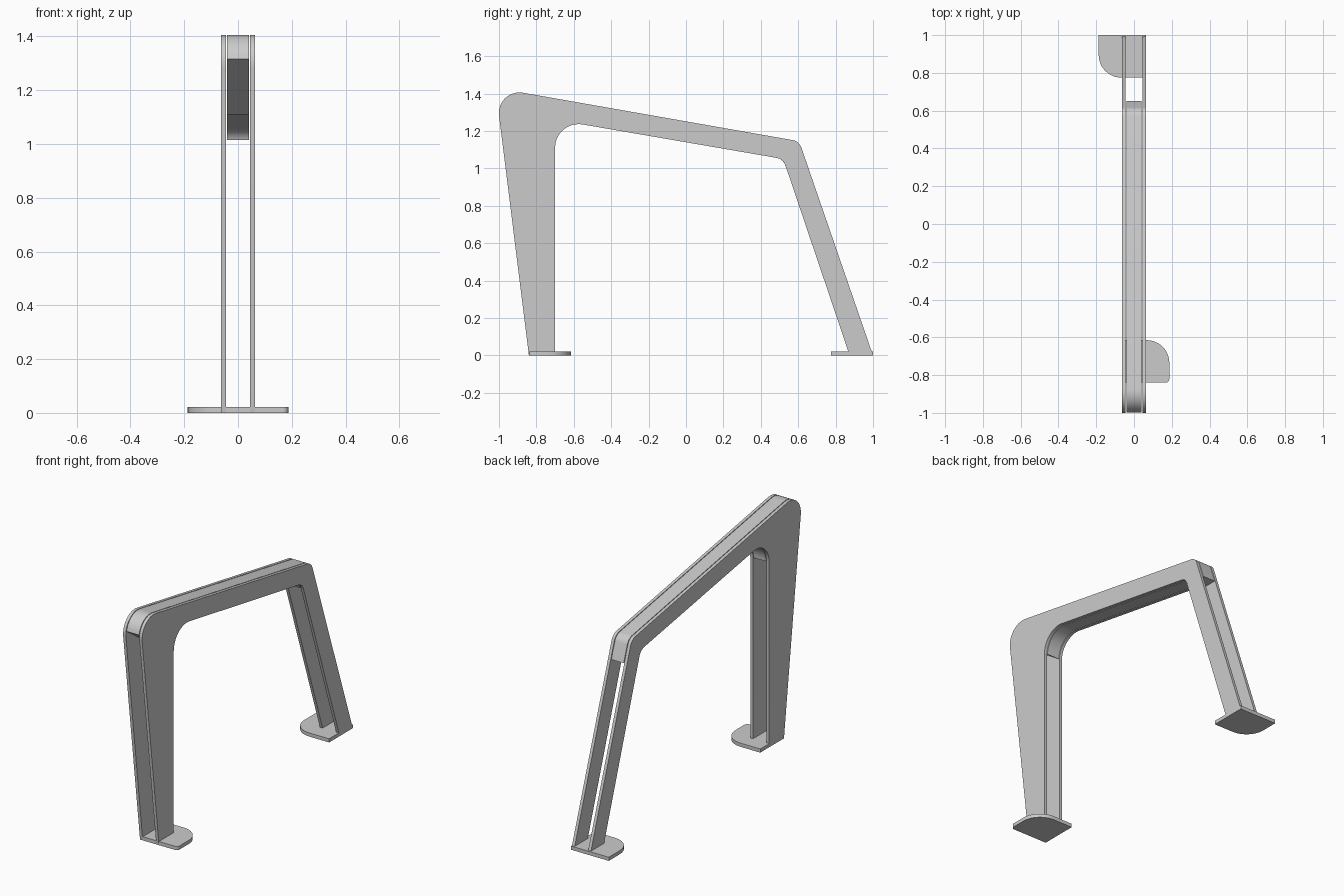
import bpy, bmesh, math
from mathutils import Vector

cube = bpy.data.objects.get("Cube")
if cube:
    bpy.data.objects.remove(cube, do_unlink=True)

# Single painted metal colour
GREY = (0.6, 0.6, 0.6, 1.0)
metal = bpy.data.materials.new("light_grey_metal")
metal.use_nodes = True
metal.diffuse_color = GREY
metal.node_tree.nodes["Principled BSDF"].inputs["Base Color"].default_value = GREY


def fillet(corners, steps=12):
    """Round each (u, v, radius) corner of a closed outline."""
    points = []
    for i, (u, v, radius) in enumerate(corners):
        here = Vector((u, v))
        if radius == 0:
            points.append(here)
            continue
        a = (Vector(corners[i - 1][:2]) - here).normalized()
        b = (Vector(corners[(i + 1) % len(corners)][:2]) - here).normalized()
        half = a.angle(b) / 2
        centre = here + (a + b).normalized() * radius / math.sin(half)
        start = here + a * radius / math.tan(half) - centre
        end = here + b * radius / math.tan(half) - centre
        sweep = start.angle(end)
        for k in range(steps + 1):
            t = k / steps
            arc = start * math.sin((1 - t) * sweep) + end * math.sin(t * sweep)
            points.append(centre + arc / math.sin(sweep))
    return points


def prism(name, points, low, high, place):
    """Extrude an outline between two levels; place maps (u, v, level) to xyz."""
    bm = bmesh.new()
    face = bm.faces.new([bm.verts.new(place(p.x, p.y, low)) for p in points])
    shift = Vector(place(0, 0, high)) - Vector(place(0, 0, low))
    grown = bmesh.ops.extrude_face_region(bm, geom=[face], use_keep_orig=True)
    verts = [g for g in grown["geom"] if isinstance(g, bmesh.types.BMVert)]
    bmesh.ops.translate(bm, vec=shift, verts=verts)
    bmesh.ops.recalc_face_normals(bm, faces=bm.faces)
    mesh = bpy.data.meshes.new(name)
    bm.to_mesh(mesh)
    bm.free()
    mesh.materials.append(metal)
    obj = bpy.data.objects.new(name, mesh)
    bpy.context.collection.objects.link(obj)
    bpy.ops.object.select_all(action="DESELECT")
    obj.select_set(True)
    bpy.context.view_layer.objects.active = obj
    bpy.ops.object.shade_smooth_by_angle(angle=math.radians(30))
    return obj


def sideways(u, v, level):
    return (level, u, v)


def upright(u, v, level):
    return (u, v, level)


# Corners shared by the side plates and the core, as (y, z, radius)
front_top = (-1.018, 1.43, 0.11)
rear_top = (0.605, 1.145, 0.06)
rear_under = (0.52, 1.05, 0.06)
front_under = (-0.7, 1.26, 0.126)

# Two side plates: tapered post, sloping bar and raked leg
plate = fillet([(-0.84, 0, 0), front_top, rear_top, (1, 0, 0),
                (0.875, 0, 0), rear_under, front_under, (-0.7, 0, 0)])
for side, inner, outer in (("left", 0.045, 0.063), ("right", -0.063, -0.045)):
    prism(side + "_side_plate", plate, inner, outer, sideways)

# Core between the plates, ending just below both bends
core = fillet([(-0.84, 0, 0), front_top, rear_top, (0.65, 1.015, 0),
               (0.531, 1.015, 0), rear_under, front_under, (-0.7, 0, 0)])
core = [p for p in core if p.y > 1.0 and not (p.x < -0.9 and p.y < 1.3)]
prism("bar_core", core, -0.041, 0.041, sideways)

# Floor feet, reaching out to opposite sides
front_foot = [(-0.063, -0.84, 0), (0.187, -0.84, 0.02),
              (0.187, -0.615, 0.12), (-0.063, -0.615, 0)]
rear_foot = [(-u, 0.16 - v, r if r > 0.1 else 0) for u, v, r in front_foot]
prism("front_foot", fillet(front_foot), 0, 0.022, upright)
prism("rear_foot", fillet(rear_foot), 0, 0.022, upright)
